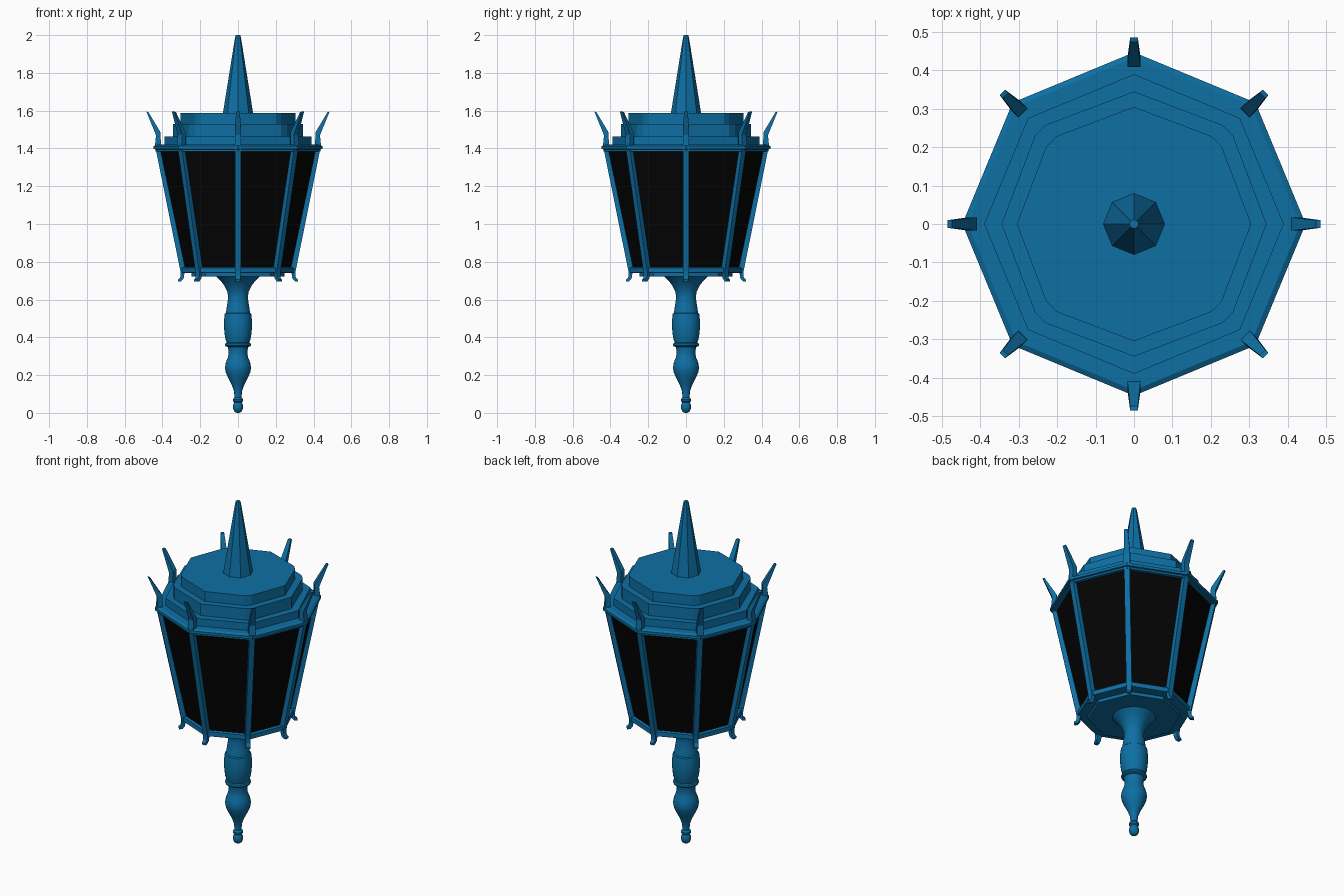
import bpy
import bmesh
from math import sin, cos, pi, radians

if "Cube" in bpy.data.objects:
    bpy.data.objects.remove(bpy.data.objects["Cube"])


def material(name, colour):
    m = bpy.data.materials.new(name)
    m.diffuse_color = colour
    m.use_nodes = True
    m.node_tree.nodes["Principled BSDF"].inputs["Base Color"].default_value = m.diffuse_color
    return m


BLUE = material("blue_metal", (0.004, 0.16, 0.37, 1))
BLACK = material("dark_glass", (0.001, 0.001, 0.001, 1))
EIGHT = [i * pi / 4 for i in range(8)]


def finish(name, bm, mat, smooth=False):
    bmesh.ops.remove_doubles(bm, verts=bm.verts, dist=1e-5)
    bmesh.ops.recalc_face_normals(bm, faces=bm.faces)
    me = bpy.data.meshes.new(name)
    bm.to_mesh(me)
    bm.free()
    ob = bpy.data.objects.new(name, me)
    bpy.context.collection.objects.link(ob)
    me.materials.append(mat)
    if smooth:
        bpy.ops.object.select_all(action='DESELECT')
        ob.select_set(True)
        bpy.context.view_layer.objects.active = ob
        bpy.ops.object.shade_smooth_by_angle(angle=radians(35))
    return ob


def lathe(name, profile, angles=EIGHT, mat=BLUE, smooth=False):
    """Solid stack of rings from (radius, height) pairs, capped at both ends."""
    bm = bmesh.new()
    rings = [[bm.verts.new((r * cos(a), r * sin(a), z)) for a in angles]
             for r, z in profile]
    n = len(angles)
    for lo, hi in zip(rings, rings[1:]):
        for i in range(n):
            j = (i + 1) % n
            bm.faces.new((lo[i], lo[j], hi[j], hi[i]))
    bm.faces.new(rings[0][::-1])
    bm.faces.new(rings[-1])
    return finish(name, bm, mat, smooth)


def corner_parts(name, stations):
    """Bar at each of the eight corners; station = (r_in, z_in, r_out, z_out, half_width)."""
    bm = bmesh.new()
    for a in EIGHT:
        loops = []
        for r0, z0, r1, z1, w in stations:
            pts = [(r0, -w, z0), (r1, -w, z1), (r1, w, z1), (r0, w, z0)]
            loops.append([bm.verts.new((r * cos(a) - t * sin(a),
                                        r * sin(a) + t * cos(a), z))
                          for r, t, z in pts])
        for lo, hi in zip(loops, loops[1:]):
            for i in range(4):
                j = (i + 1) % 4
                bm.faces.new((lo[i], lo[j], hi[j], hi[i]))
        bm.faces.new(loops[0][::-1])
        bm.faces.new(loops[-1])
    return finish(name, bm, BLUE)


# Turned handle below the lantern
handle = [(0.008, 0.0), (0.020, 0.008), (0.027, 0.025), (0.025, 0.045), (0.020, 0.055),
          (0.027, 0.062), (0.027, 0.072), (0.019, 0.082), (0.021, 0.115), (0.034, 0.15),
          (0.052, 0.185), (0.065, 0.215), (0.069, 0.24), (0.064, 0.268), (0.053, 0.295),
          (0.049, 0.32), (0.054, 0.348), (0.066, 0.353), (0.069, 0.36), (0.066, 0.368),
          (0.060, 0.372), (0.069, 0.40), (0.074, 0.45), (0.074, 0.49), (0.070, 0.525),
          (0.064, 0.53), (0.058, 0.57), (0.052, 0.61), (0.056, 0.64), (0.070, 0.67),
          (0.090, 0.698), (0.118, 0.725)]
lathe("handle", handle, [i * pi / 16 for i in range(32)], smooth=True)

# Base plate and lower frame ring
lathe("base_plate", [(0.245, 0.722), (0.245, 0.75)])
lathe("lower_ring", [(0.245, 0.74), (0.285, 0.74), (0.303, 0.742),
                     (0.303, 0.768), (0.285, 0.772)])

# Dark tapered glass with corner posts
lathe("glass", [(0.286, 0.765), (0.418, 1.395)], mat=BLACK)
corner_parts("corner_posts", [(0.268, 0.745, 0.304, 0.745, 0.015),
                              (0.400, 1.40, 0.436, 1.40, 0.015)])

# Curled feet under each corner
corner_parts("curled_feet", [(0.283, 0.775, 0.308, 0.775, 0.015),
                             (0.284, 0.735, 0.304, 0.738, 0.014),
                             (0.288, 0.712, 0.304, 0.722, 0.013),
                             (0.300, 0.697, 0.309, 0.712, 0.012),
                             (0.318, 0.695, 0.318, 0.706, 0.011)])

# Upper rim and first roof step
lathe("upper_rim", [(0.425, 1.385), (0.436, 1.385), (0.436, 1.395), (0.447, 1.397),
                    (0.447, 1.412), (0.433, 1.42), (0.39, 1.42), (0.39, 1.463)])

# Upper roof steps, with clipped diagonal corners
clipped = []
for k in range(4):
    clipped += [k * pi / 2, k * pi / 2 + radians(41.5), k * pi / 2 + radians(48.5)]
lathe("roof_steps", [(0.345, 1.455), (0.345, 1.53), (0.305, 1.53), (0.305, 1.587)], clipped)

# Outward-leaning crown spikes
corner_parts("crown_spikes", [(0.408, 1.41, 0.440, 1.41, 0.017),
                              (0.410, 1.485, 0.434, 1.47, 0.017),
                              (0.474, 1.592, 0.485, 1.595, 0.010)])

# Central spire
lathe("spire", [(0.081, 1.58), (0.016, 1.985), (0.012, 2.0)])
